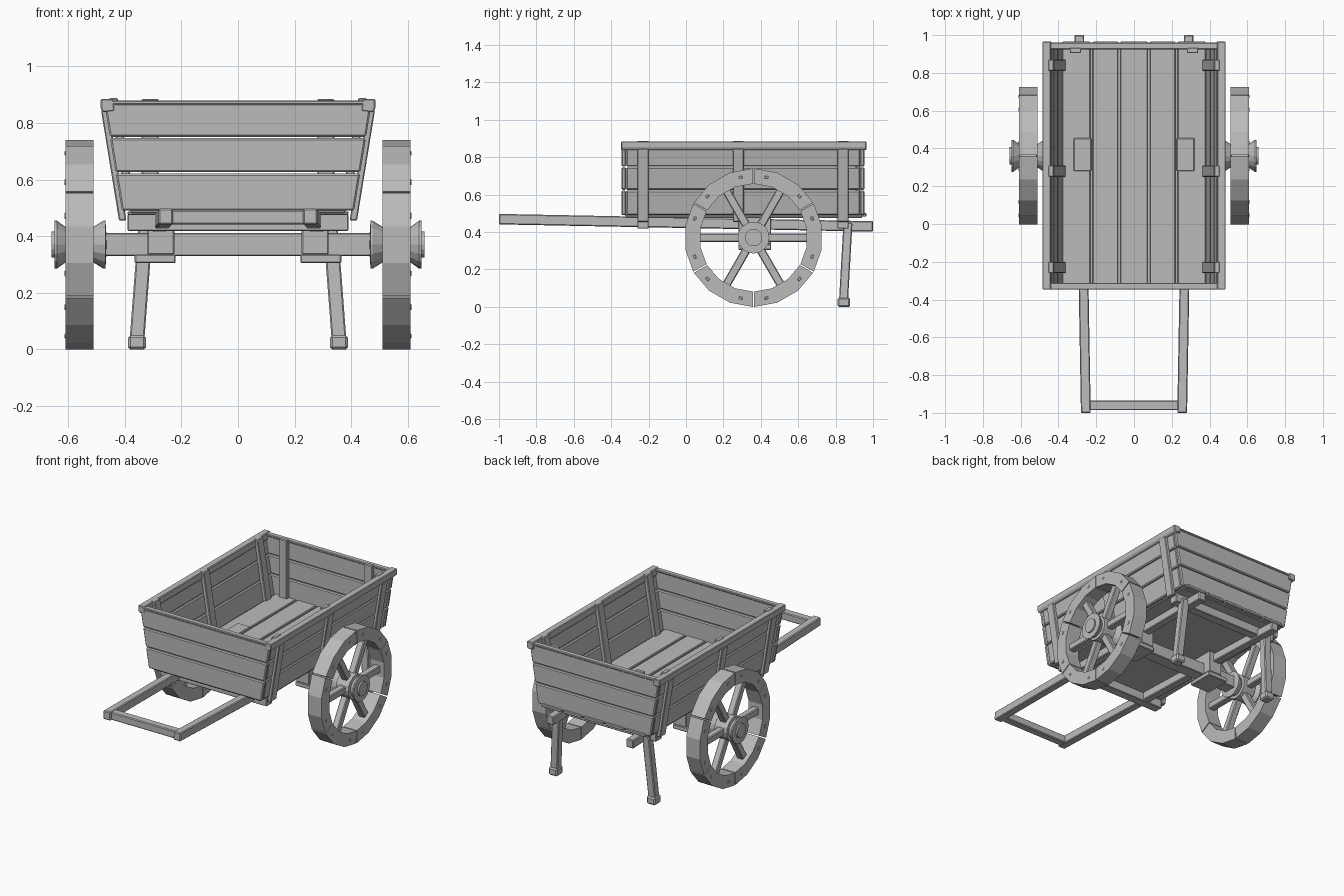
import bpy, bmesh, math
from mathutils import Vector, Matrix

if "Cube" in bpy.data.objects:
    bpy.data.objects.remove(bpy.data.objects["Cube"], do_unlink=True)

wood = bpy.data.materials.new("grey wood")
wood.use_nodes = True
GREY = (0.5, 0.5, 0.5, 1)
wood.diffuse_color = GREY
wood.node_tree.nodes["Principled BSDF"].inputs["Base Color"].default_value = GREY


def finish(name, bm, bevel=0.0):
    bmesh.ops.recalc_face_normals(bm, faces=bm.faces)
    mesh = bpy.data.meshes.new(name)
    bm.to_mesh(mesh)
    bm.free()
    mesh.materials.append(wood)
    ob = bpy.data.objects.new(name, mesh)
    bpy.context.collection.objects.link(ob)
    if bevel:
        mod = ob.modifiers.new("Bevel", 'BEVEL')
        mod.width, mod.segments = bevel, 1
    return ob


def loft(name, rings, bevel=0.0, closed=False):
    """Skin rings of points; cap the ends unless the rings form a loop."""
    bm = bmesh.new()
    loops = [[bm.verts.new(p) for p in ring] for ring in rings]
    n = len(loops[0])
    pairs = list(zip(loops, loops[1:]))
    if closed:
        pairs.append((loops[-1], loops[0]))
    else:
        bm.faces.new(loops[0])
        bm.faces.new(loops[-1])
    for a, b in pairs:
        for i in range(n):
            j = (i + 1) % n
            bm.faces.new((a[i], a[j], b[j], b[i]))
    return finish(name, bm, bevel)


def prism(name, profile, y0, y1, bevel=0.004):
    """Extrude an x-z profile along y."""
    return loft(name, [[(x, y, z) for x, z in profile] for y in (y0, y1)], bevel)


def box(name, x0, x1, y0, y1, z0, z1, bevel=0.004):
    return prism(name, [(x0, z0), (x1, z0), (x1, z1), (x0, z1)], y0, y1, bevel)


def beam(name, p, q, w, h, up=(0, 0, 1), bevel=0.005):
    """Square timber from p to q."""
    p, q = Vector(p), Vector(q)
    d = (q - p).normalized()
    side = d.cross(Vector(up)).normalized() * w / 2
    top = side.cross(d).normalized() * h / 2
    return loft(name, [[c - side - top, c + side - top, c + side + top, c - side + top]
                       for c in (p, q)], bevel)


def flare(z):
    """Half width of the flared box at height z."""
    return 0.405 + 0.163 * (z - 0.46)


# floor
box("floor_base", -0.39, 0.39, -0.32, 0.94, 0.475, 0.488)
edges = [-0.385, -0.225, -0.078, 0.078, 0.225, 0.385]
for a, b in zip(edges, edges[1:]):
    box("floor_board", a + 0.006, b - 0.006, -0.325, 0.965, 0.482, 0.502)

# end and side planks
rows = [(0.49, 0.621), (0.626, 0.746), (0.751, 0.87)]
for z0, z1 in rows:
    profile = [(-flare(z0), z0), (flare(z0), z0), (flare(z1), z1), (-flare(z1), z1)]
    prism("front_plank", profile, -0.345, -0.32, 0.006)
    prism("back_plank", profile, 0.93, 0.955, 0.006)
    for s in (-1, 1):
        side = [(s * (flare(z) - t), z) for z, t in
                ((z0, 0.003), (z1, 0.003), (z1, 0.027), (z0, 0.027))]
        prism("side_plank", side, -0.32, 0.93, 0.006)
for y in (-0.347, 0.925):
    box("end_cap", -0.455, 0.455, y, y + 0.035, 0.865, 0.88)

# cross beams under the floor
for y in (-0.23, 0.84):
    box("cross_beam", -0.39, 0.39, y - 0.03, y + 0.03, 0.418, 0.478)

for s in (-1, 1):
    # top rail and posts on the flared sides
    rail = [(s * x, z) for x, z in ((0.435, 0.842), (0.475, 0.837), (0.485, 0.85),
                                   (0.485, 0.885), (0.44, 0.885))]
    prism("top_rail", rail, -0.347, 0.965)
    for y in (-0.23, 0.28, 0.84):
        for name, z0, z1, t0, t1 in (("outer_post", 0.455, 0.845, -0.016, 0.01),
                                     ("inner_post", 0.495, 0.888, 0.02, 0.05)):
            post = [(s * (flare(z) - t), z) for z, t in
                    ((z0, t0), (z1, t0), (z1, t1), (z0, t1))]
            prism(name, post, y - 0.03, y + 0.03)
    box("back_inner_post", s * 0.28, s * 0.34, 0.905, 0.932, 0.495, 0.885)

    # shafts, legs and feet
    beam("shaft", (s * 0.255, -1, 0.469), (s * 0.29, 1, 0.43), 0.052, 0.056)
    beam("leg", (s * 0.325, 0.866, 0.45), (s * 0.357, 0.842, 0.03), 0.052, 0.048, (0, 1, 0))
    box("foot", s * 0.325, s * 0.388, 0.81, 0.878, 0, 0.05, 0.008)

    # axle blocks
    box("axle_block", s * 0.225, s * 0.32, 0.28, 0.455, 0.335, 0.508)
    box("axle_plate", s * 0.22, s * 0.365, 0.28, 0.455, 0.305, 0.335)

beam("handle_bar", (-0.24, -0.96, 0.467), (0.24, -0.96, 0.467), 0.052, 0.05)
box("axle", -0.47, 0.47, 0.32, 0.402, 0.33, 0.412)

# wheels
CY, CZ = 0.361, 0.37
R_OUT, R_IN = 0.37, 0.288


def polar(x, r, a):
    return (x, CY + r * math.cos(a), CZ + r * math.sin(a))


for s in (-1, 1):
    # rim in six segments with narrow joints
    for k in range(6):
        start = math.radians(30 + 60 * k)
        rings = []
        for i in range(4):
            a = start + math.radians((0.6, 20, 40, 59.4)[i])
            rings.append([polar(s * x, r, a) for x, r in
                          ((0.51, R_IN), (0.61, R_IN), (0.61, R_OUT), (0.51, R_OUT))])
        loft("rim_segment", rings)
        a = math.radians(60 * k)
        beam("spoke", polar(s * 0.56, 0.05, a), polar(s * 0.56, R_IN + 0.01, a),
             0.045, 0.045, (1, 0, 0))
        # bolts on the rim face beside each joint
        for da in (-12, 12):
            c = start + math.radians(da)
            beam("rim_bolt", polar(s * 0.605, 0.33, c - 0.03), polar(s * 0.605, 0.33, c + 0.03),
                 0.014, 0.014, (1, 0, 0), 0.002)
    # flared hub
    hub = [(0.44, 0.04), (0.465, 0.04), (0.468, 0.085), (0.475, 0.085), (0.512, 0.062),
           (0.515, 0.08), (0.605, 0.08), (0.608, 0.062), (0.64, 0.085), (0.648, 0.085),
           (0.648, 0.046), (0.658, 0.046)]
    loft("hub", [[polar(s * x, r, math.tau * i / 16) for i in range(16)] for x, r in hub])
